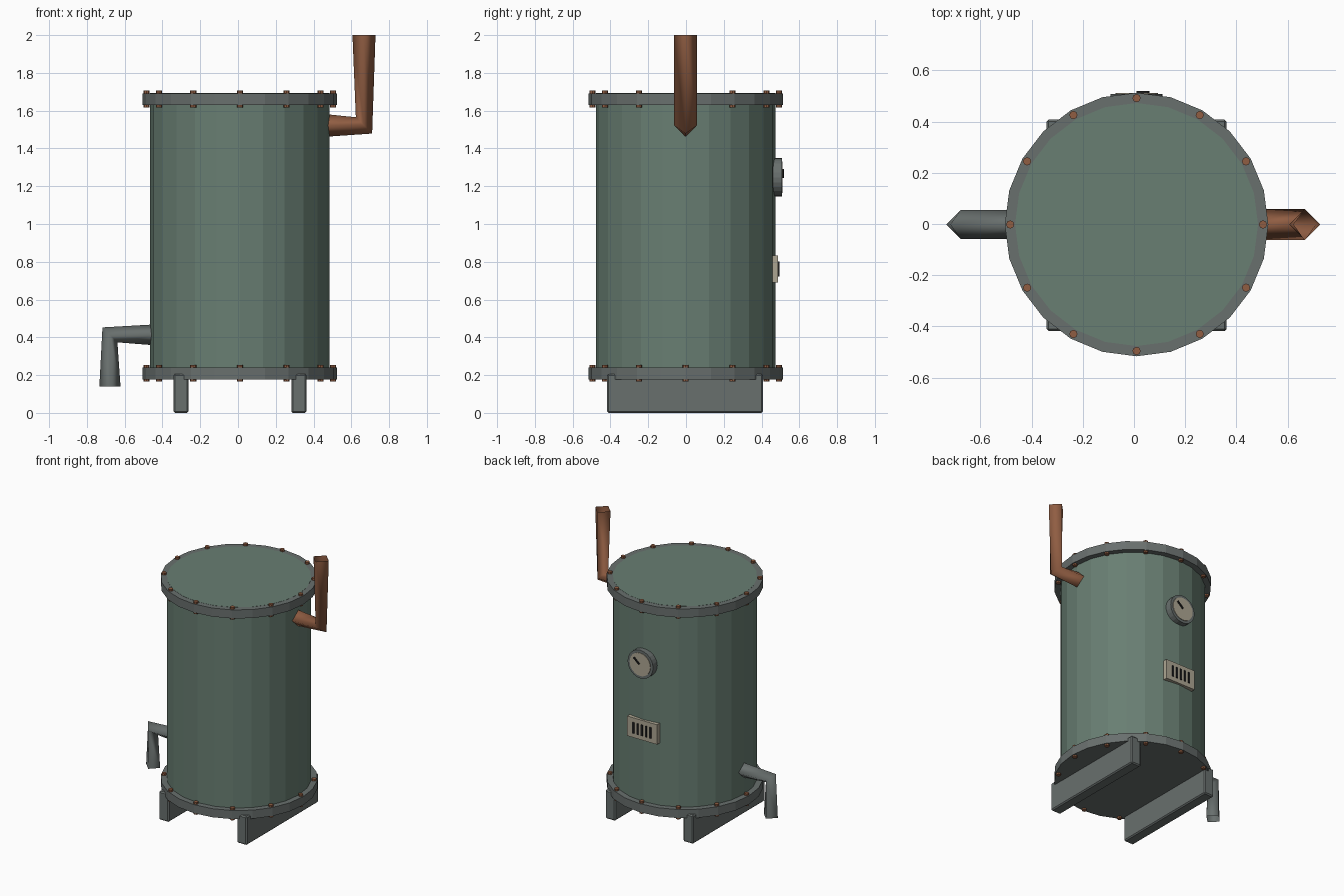
import bpy
from math import cos, sin, pi, radians, atan2

if "Cube" in bpy.data.objects:
    bpy.data.objects.remove(bpy.data.objects["Cube"])

CX, CY = 0.01, -0.002   # tank axis


def material(name, rgb):
    m = bpy.data.materials.new(name)
    m.diffuse_color = (*rgb, 1)
    m.use_nodes = True
    m.node_tree.nodes["Principled BSDF"].inputs["Base Color"].default_value = m.diffuse_color
    return m


GREEN = material("green_paint", (0.14, 0.21, 0.17))
STEEL = material("steel", (0.14, 0.16, 0.155))
COPPER = material("copper", (0.28, 0.11, 0.055))
CREAM = material("cream", (0.42, 0.38, 0.29))
DARK = material("dark", (0.015, 0.015, 0.015))


def finish(obj, name, mat):
    obj.name = name
    obj.data.materials.append(mat)
    return obj


def cylinder(name, mat, r, depth, loc, sides=24, rot=(0, 0, 0)):
    bpy.ops.mesh.primitive_cylinder_add(vertices=sides, radius=r, depth=depth,
                                        location=loc, rotation=rot)
    return finish(bpy.context.object, name, mat)


def box(name, mat, size, loc, rot=(0, 0, 0), bevel=0):
    bpy.ops.mesh.primitive_cube_add(size=1, location=loc, rotation=rot)
    obj = bpy.context.object
    obj.scale = size
    bpy.ops.object.transform_apply(location=False, rotation=False, scale=True)
    if bevel:
        mod = obj.modifiers.new("bevel", 'BEVEL')
        mod.width = bevel
        mod.segments = 1
    return finish(obj, name, mat)


def pipe(name, mat, r, points):
    # four-sided open tube whose mitred corner pinches in
    cu = bpy.data.curves.new(name, 'CURVE')
    cu.dimensions = '3D'
    cu.bevel_depth = r
    cu.bevel_resolution = 0
    sp = cu.splines.new('POLY')
    sp.points.add(len(points) - 1)
    for p, (x, z) in zip(sp.points, points):
        p.co = (x, CY, z, 1)
    obj = bpy.data.objects.new(name, cu)
    bpy.context.collection.objects.link(obj)
    return finish(obj, name, mat)


# Tank body and end flanges
cylinder("tank_body", GREEN, 0.475, 1.493, (CX, CY, 0.9465))
for end, z in (("bottom", 0.209), ("top", 1.661)):
    cylinder(end + "_flange", STEEL, 0.515, 0.062, (CX, CY, z))
    # Bolts through the flange
    for i in range(12):
        a = i * pi / 6
        cylinder(f"{end}_bolt_{i + 1}", COPPER, 0.016, 0.088,
                 (CX + 0.494 * cos(a), CY + 0.494 * sin(a), z + 0.001), 8)

# Support skids
for side, s in (("left", -1), ("right", 1)):
    box(side + "_skid", STEEL, (0.08, 0.826, 0.207),
        (CX + s * 0.312, -0.005, 0.1035), bevel=0.008)

# Outlet and drain pipes
pipe("outlet_pipe", COPPER, 0.061, [(0.45, 1.522), (0.667, 1.522), (0.667, 2.0)])
pipe("drain_pipe", STEEL, 0.056, [(-0.43, 0.413), (-0.678, 0.413), (-0.678, 0.14)])

# Pressure gauge on the back
FACE_BACK = (radians(90), 0, 0)
housing = cylinder("gauge_housing", STEEL, 0.102, 0.06, (CX, 0.478, 1.247), 24, FACE_BACK)
cylinder("gauge_face", CREAM, 0.083, 0.02, (CX, 0.502, 1.247), 24, FACE_BACK)
box("gauge_needle", DARK, (0.06, 0.012, 0.01), (CX + 0.025, 0.514, 1.268),
    (0, -atan2(0.04, 0.045), 0))

# Slotted vent plate on the back
box("vent_plate", CREAM, (0.24, 0.04, 0.143), (CX, 0.468, 0.762))
for i in range(5):
    box(f"vent_slot_{i + 1}", DARK, (0.014, 0.02, 0.08),
        (CX + (i - 2) * 0.034, 0.484, 0.762))
